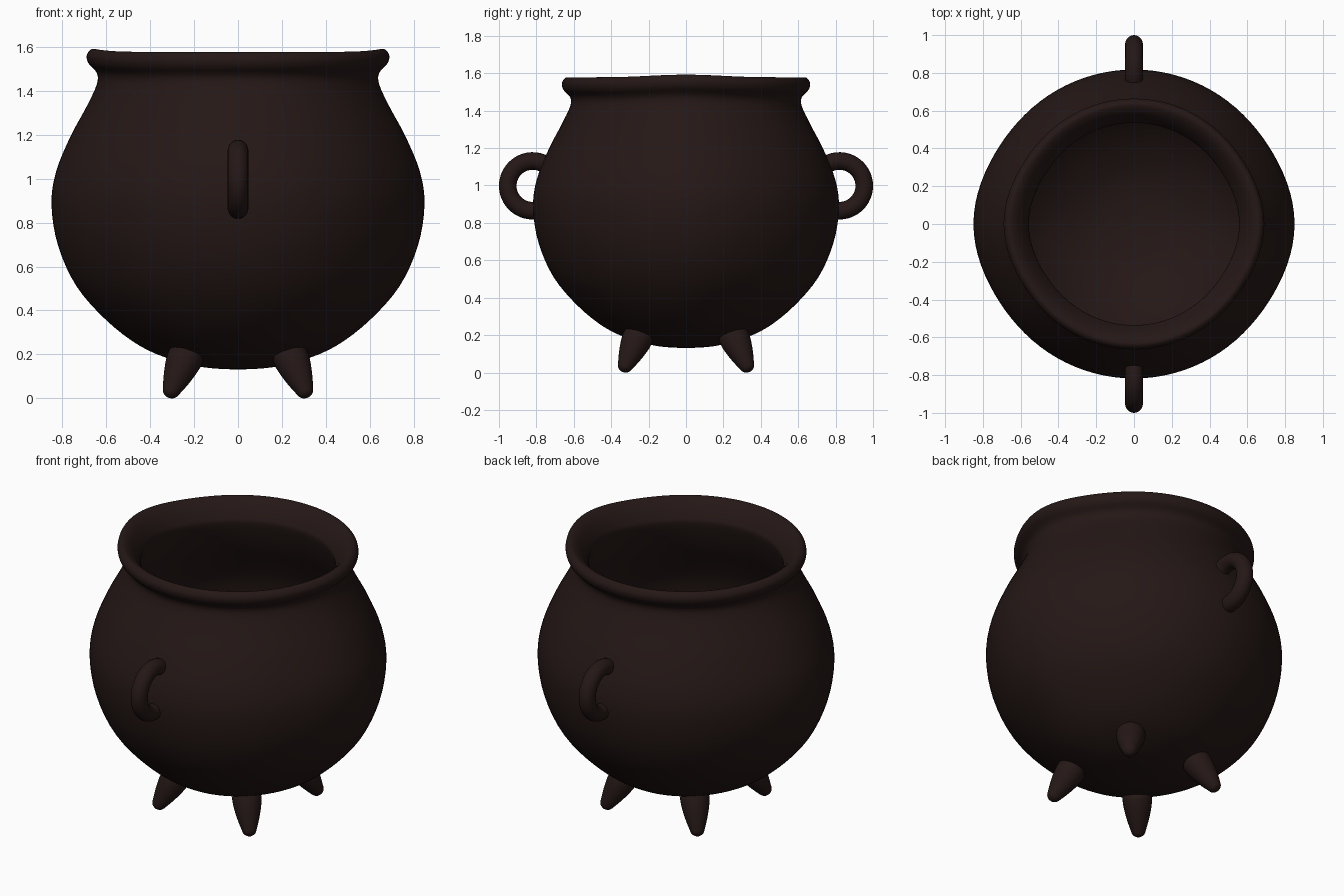
import bpy, bmesh
from math import sin, cos, pi, radians
from mathutils import Vector

if "Cube" in bpy.data.objects:
    bpy.data.objects.remove(bpy.data.objects["Cube"])

iron = bpy.data.materials.new("dark_iron")
iron.diffuse_color = (0.018, 0.009, 0.008, 1)
iron.use_nodes = True
iron.node_tree.nodes["Principled BSDF"].inputs["Base Color"].default_value = iron.diffuse_color


def smooth_path(pts, steps=4):
    """Catmull-Rom curve through the profile points."""
    p = [Vector(q) for q in pts]
    p = [p[0] * 2 - p[1]] + p + [p[-1] * 2 - p[-2]]
    out = []
    for i in range(1, len(p) - 2):
        a, b, c, d = p[i - 1:i + 3]
        for k in range(steps):
            t = k / steps
            out.append(0.5 * (2 * b + (c - a) * t + (2 * a - 5 * b + 4 * c - d) * t * t
                              + (3 * b - a - 3 * c + d) * t ** 3))
    return out + [p[-2]]


def lathe(name, profile, sides, place):
    """Revolve (radius, height) points; place() maps (radius, angle, height) to a position."""
    bm = bmesh.new()
    rings = []
    for r, h in profile:
        if r < 1e-4:
            rings.append([bm.verts.new(place(0, 0, h))] * sides)
        else:
            rings.append([bm.verts.new(place(r, 2 * pi * i / sides, h)) for i in range(sides)])
    for a, b in zip(rings, rings[1:]):
        for i in range(sides):
            j = (i + 1) % sides
            bm.faces.new(list(dict.fromkeys((a[i], a[j], b[j], b[i]))))
    bmesh.ops.recalc_face_normals(bm, faces=bm.faces)
    return finish(name, bm)


def finish(name, bm):
    mesh = bpy.data.meshes.new(name)
    bm.to_mesh(mesh)
    bm.free()
    mesh.materials.append(iron)
    for f in mesh.polygons:
        f.use_smooth = True
    ob = bpy.data.objects.new(name, mesh)
    bpy.context.collection.objects.link(ob)
    return ob


# Pot: outer wall, flared rim and inner wall in one profile, slightly pulled out along x
def pot_place(r, a, h):
    bump = abs(cos(a)) ** 12
    k = 0.962 + 0.038 * bump
    lift = 0.014 * bump * min(1, max(0, (h - 1.35) / 0.15))
    return (r * k * cos(a), r * k * sin(a), h + lift)


pot_profile = [
    (0, 0.13), (0.15, 0.14), (0.30, 0.175), (0.45, 0.24), (0.60, 0.355), (0.736, 0.51),
    (0.82, 0.695), (0.85, 0.88), (0.83, 1.03), (0.765, 1.19), (0.695, 1.32), (0.645, 1.42),
    (0.643, 1.47), (0.68, 1.51), (0.69, 1.545), (0.675, 1.572), (0.65, 1.577), (0.61, 1.55),
    (0.568, 1.49), (0.56, 1.44), (0.615, 1.29), (0.685, 1.16), (0.75, 1.02), (0.77, 0.88),
    (0.74, 0.71), (0.66, 0.55), (0.54, 0.41), (0.40, 0.31), (0.22, 0.235), (0, 0.21)]
lathe("pot", smooth_path(pot_profile), 96, pot_place)

# Four tapered feet splayed along the diagonals
leg_profile = smooth_path([(0, 0.262), (0.045, 0.258), (0.078, 0.235), (0.08, 0.19), (0.066, 0.12),
                           (0.045, 0.05), (0.03, 0.015), (0, 0.0)])
for sx, sy, name in ((-1, -1, "front_left"), (1, -1, "front_right"),
                     (-1, 1, "back_left"), (1, 1, "back_right")):
    tip = Vector((0.318 * sx, 0.34 * sy, 0.003))
    axis = (Vector((0.228 * sx, 0.245 * sy, 0.215)) - tip).normalized()
    turn = axis.to_track_quat('Z', 'Y')
    lathe(name + "_leg", leg_profile, 24,
          lambda r, a, h: tip + turn @ Vector((r * cos(a), r * sin(a), h)))

# Ring handles on the front and back, ends buried in the wall
for s, name in ((-1, "front_handle"), (1, "back_handle")):
    bm = bmesh.new()
    rings = []
    for i in range(33):
        t = radians(-110 + 234 * i / 32)
        ring = []
        for j in range(20):
            u = 2 * pi * j / 20
            d = 0.133 + 0.047 * cos(u)
            ring.append(bm.verts.new((0.047 * sin(u), s * (0.82 + d * cos(t)), 0.998 + d * sin(t))))
        rings.append(ring)
    for a, b in zip(rings, rings[1:]):
        for j in range(20):
            k = (j + 1) % 20
            bm.faces.new((a[j], a[k], b[k], b[j]))
    bm.faces.new(rings[0])
    bm.faces.new(rings[-1])
    bmesh.ops.recalc_face_normals(bm, faces=bm.faces)
    finish(name, bm)
